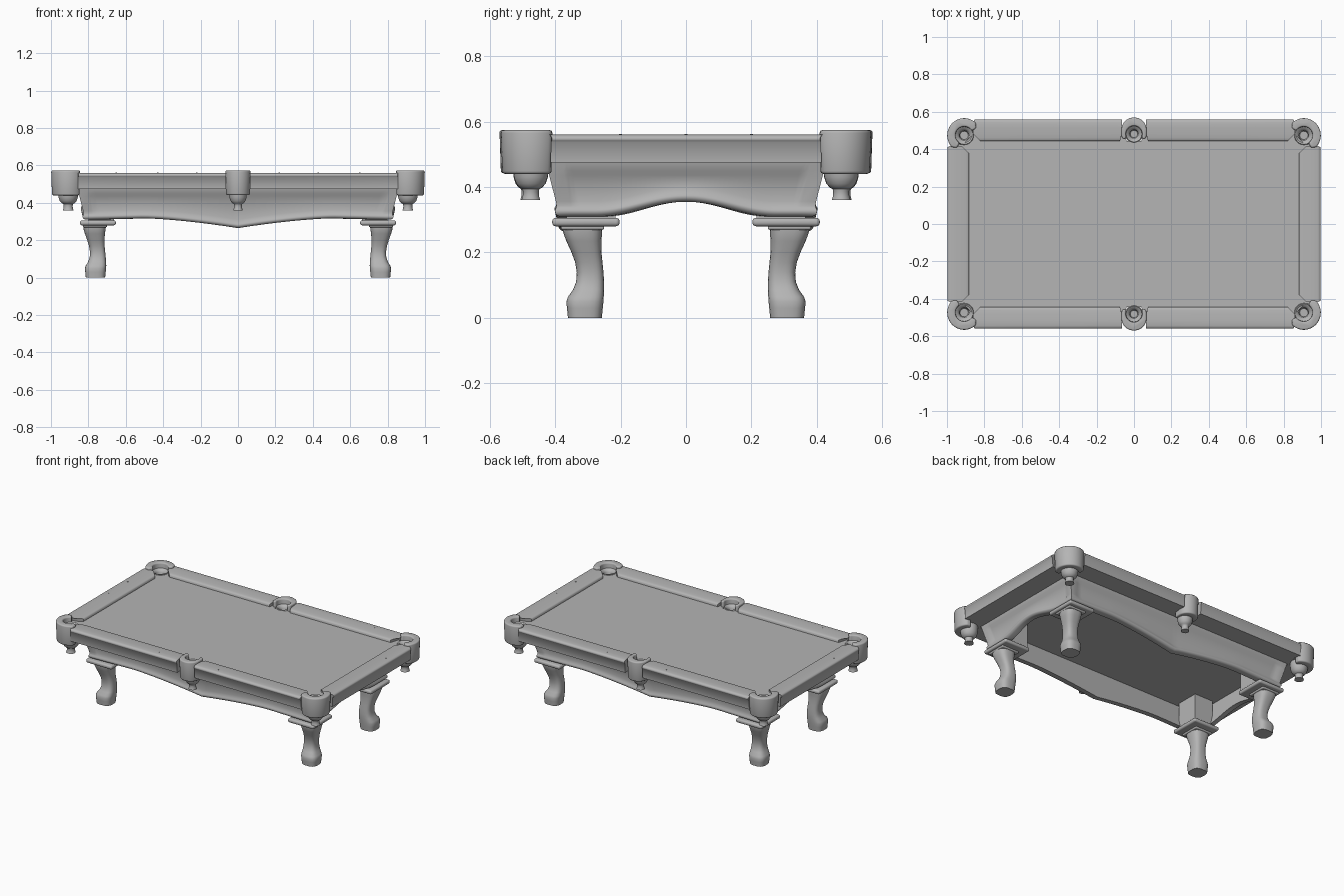
import bpy, bmesh
from math import sin, cos, pi, radians

if "Cube" in bpy.data.objects:
    bpy.data.objects.remove(bpy.data.objects["Cube"])

GREY = bpy.data.materials.new("mid_grey")
GREY.diffuse_color = (.46, .46, .46, 1)
GREY.use_nodes = True
GREY.node_tree.nodes["Principled BSDF"].inputs["Base Color"].default_value = GREY.diffuse_color


def finish(name, bm, mirror="", bevel=0.0, segs=3, angle=35):
    """Turn a bmesh into a named object, bevelled, mirrored and smooth shaded."""
    bmesh.ops.remove_doubles(bm, verts=bm.verts, dist=1e-5)
    bmesh.ops.recalc_face_normals(bm, faces=bm.faces)
    me = bpy.data.meshes.new(name)
    bm.to_mesh(me)
    bm.free()
    me.materials.append(GREY)
    ob = bpy.data.objects.new(name, me)
    bpy.context.collection.objects.link(ob)
    if bevel:
        m = ob.modifiers.new("bevel", 'BEVEL')
        m.width, m.segments, m.limit_method = bevel, segs, 'ANGLE'
        m.angle_limit = radians(40)
    if mirror:
        m = ob.modifiers.new("mirror", 'MIRROR')
        m.use_axis = ("x" in mirror, "y" in mirror, False)
        m.use_mirror_merge = False
    bpy.ops.object.select_all(action='DESELECT')
    ob.select_set(True)
    bpy.context.view_layer.objects.active = ob
    bpy.ops.object.convert(target='MESH')
    bpy.ops.object.shade_smooth_by_angle(angle=radians(angle))
    return ob


def loft(bm, rings, closed=True, caps=True):
    """Skin a list of point rings with quads."""
    vs = [[bm.verts.new(p) for p in r] for r in rings]
    n = len(rings[0])
    for a, b in zip(vs, vs[1:]):
        for i in range(n if closed else n - 1):
            j = (i + 1) % n
            bm.faces.new((a[i], a[j], b[j], b[i]))
    if caps:
        bm.faces.new(vs[0])
        bm.faces.new(vs[-1])


def prism(name, pts, z0, z1, mirror="", taper=1.0, centre=(0, 0), **kw):
    """Extrude a plan outline; the bottom may shrink towards a centre."""
    cx, cy = centre
    low = [(cx + (x - cx) * taper, cy + (y - cy) * taper, z0) for x, y in pts]
    bm = bmesh.new()
    loft(bm, [low, [(x, y, z1) for x, y in pts]])
    return finish(name, bm, mirror, **kw)


def rect(cx, cy, hx, hy):
    return [(cx - hx, cy - hy), (cx + hx, cy - hy), (cx + hx, cy + hy), (cx - hx, cy + hy)]


def arc(cx, cy, rx, ry, a0, a1, n):
    return [(cx + rx * cos(radians(a0 + (a1 - a0) * i / n)),
             cy + ry * sin(radians(a0 + (a1 - a0) * i / n))) for i in range(n + 1)]


def lathe(name, cx, cy, profile, mirror, n=24):
    bm = bmesh.new()
    loft(bm, [[(cx + r * cos(2 * pi * i / n), cy + r * sin(2 * pi * i / n), z)
               for i in range(n)] for r, z in profile])
    return finish(name, bm, mirror, angle=50)


# Playing bed, notched at the six pockets
q = [(.95, .425), (.915, .425), (.862, .478), (.862, .50), (.05, .50), (.04, .445)]
half = q + [(-x, y) for x, y in reversed(q)]
prism("playing_bed", half + [(-x, -y) for x, y in half], .475, .535)

# Rails with cushion nose: section is (distance outward from nose, height)
SECTION = [(0, .53), (0, .549), (.006, .554), (.018, .557), (.04, .559), (.07, .5605),
           (.10, .5605), (.109, .558), (.115, .553), (.117, .547), (.115, .541),
           (.111, .538), (.108, .475), (.015, .475)]


def flare(d, e, k):
    return e + k * min(d, .04) - max(0, d - .10) * .5


bm = bmesh.new()
loft(bm, [[(.075 - .25 * min(d, .04), .443 + d, z) for d, z in SECTION],
          [(flare(d, .82, 1), .443 + d, z) for d, z in SECTION]])
finish("long_rails", bm, "xy", angle=62)
bm = bmesh.new()
loft(bm, [[(.881 + d, s * flare(d, .378, 1), z) for d, z in SECTION] for s in (-1, 1)])
finish("end_rails", bm, "x", angle=62)

# Sight markers on the rails
bm = bmesh.new()
for x, y in [(.22, .52), (.43, .52), (.65, .52), (.958, .2), (.958, 0)]:
    loft(bm, [[(x + .004 * cos(i * pi / 4), y + .004 * sin(i * pi / 4), z)
               for i in range(8)] for z in (.557, .5615)])
finish("rail_sights", bm, "xy")

# Pocket castings: curled C shapes
CX, CY, SY = .908, .474, .481
corner = (arc(CX, CY, .091, .092, 134, -44, 22) + arc(.955, .422, .014, .014, -60, -150, 3)
          + arc(CX, CY, .047, .047, -60, 150, 18) + arc(.858, .52, .014, .014, 240, 150, 3))
prism("corner_pockets", corner, .44, .574, "xy", .95, (CX, CY), bevel=.012, angle=60)
side = ([(.066, .462)] + arc(0, .505, .067, .065, 0, 180, 16) + [(-.066, .462), (-.052, .452)]
        + arc(0, SY, .044, .044, 205, -25, 18) + [(.052, .452)])
prism("side_pockets", side, .442, .574, "y", .95, (0, SY), bevel=.01, angle=60)

# Pocket cups: funnel inside, turned finial below
CUP = [(.004, .48), (.022, .48), (.026, .52), (.034, .532), (.048, .54), (.054, .53),
       (.054, .45), (.052, .43), (.045, .41), (.034, .398), (.026, .394), (.024, .385),
       (.025, .372), (.029, .36), (.004, .36)]
lathe("corner_cups", CX, CY, CUP, "xy")
lathe("side_cups", 0, SY, [(r * .88, z) for r, z in CUP], "y")


# Cabinet apron: flared, shaped lower edge with a roll and a recessed panel
def long_edge(x):
    x = abs(x)
    if x < .5:
        return .317 - .052 * (1 - x / .5) ** 1.5
    return .317 - .007 * min(1, (x - .5) / .3)


def end_edge(y):
    return .31 + (.0225 * (1 + cos(pi * y / .27)) if abs(y) < .27 else 0)


# rows: (height, measured from lower edge?, offset outward, in panel?)
ROWS = [(.476, 0, -.03, 0), (0, 1, -.03, 0), (0, 1, 0, 0), (.003, 1, .006, 0),
        (.008, 1, .010, 0), (.014, 1, .011, 0), (.020, 1, .009, 0), (.026, 1, .004, 0),
        (.032, 1, .001, 0), (.046, 1, 0, 1), (.436, 0, 0, 1), (.45, 0, 0, 0),
        (.476, 0, 0, 0)]


def apron(name, edge, along, across, p_out, p_in, long_side):
    ts = [-1, -p_out] + [p_in * (i / 24 - 1) for i in range(49)] + [p_out, 1]
    grid = []
    for h, rel, off, pan in ROWS:
        row = []
        for t in ts:
            z = h + (edge(t * along) if rel else 0)
            k = (z - .31) / .165
            inset = .007 if pan and abs(t) <= p_in + 1e-6 else 0
            u = t * (along + .042 * k + off)
            w = across + .038 * k + off - inset
            row.append((u, w, z) if long_side else (w, u, z))
        grid.append(row)
    bm = bmesh.new()
    loft(bm, grid, closed=False, caps=False)
    finish(name, bm, "y" if long_side else "x", angle=48)


apron("long_aprons", long_edge, .816, .386, .95, .934, True)
apron("end_aprons", end_edge, .386, .816, .89, .86, False)

# Leg mounts: inner post, rounded plate and collar
prism("leg_posts", rect(.732, .29, .068, .075), .30, .475, "xy")
prism("leg_plates", rect(.749, .306, .096, .103), .28, .306, "xy", bevel=.011, segs=4, angle=60)
prism("leg_collars", rect(.765, .316, .064, .066), .269, .284, "xy", bevel=.006, angle=60)

# Cabriole legs: (height, centre x, centre y, half width)
LEG = [(0, .762, .309, .052), (.03, .762, .309, .055), (.05, .762, .309, .057),
       (.065, .759, .306, .055), (.085, .753, .298, .048), (.11, .750, .293, .043),
       (.14, .751, .293, .041), (.17, .755, .297, .042), (.20, .760, .304, .046),
       (.235, .765, .312, .054), (.262, .767, .316, .060), (.28, .767, .316, .061)]


def squarish(cx, cy, r, z, n=24, e=.68):
    pts = []
    for i in range(n):
        c, s = cos(2 * pi * (i + .5) / n), sin(2 * pi * (i + .5) / n)
        pts.append((cx + r * abs(c) ** e * (1 if c > 0 else -1),
                    cy + r * abs(s) ** e * (1 if s > 0 else -1), z))
    return pts


bm = bmesh.new()
loft(bm, [squarish(x, y, r, z) for z, x, y, r in LEG])
finish("legs", bm, "xy", angle=50)
